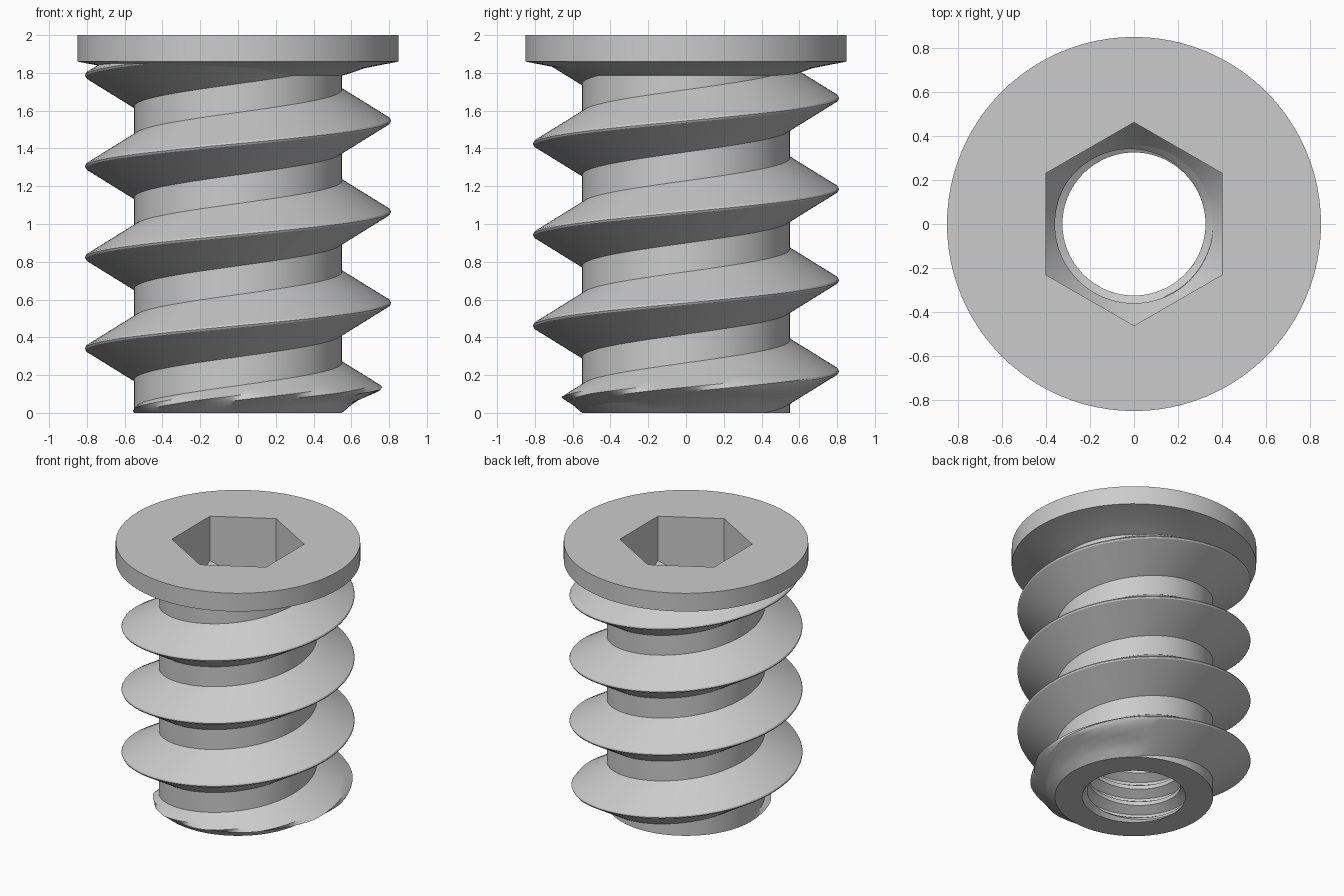
import bpy
import bmesh
from math import cos, sin, pi, radians, floor

cube = bpy.data.objects.get("Cube")
if cube:
    bpy.data.objects.remove(cube)

SIDES = 96

steel = bpy.data.materials.new("grey_metal")
steel.use_nodes = True
GREY = (0.6, 0.6, 0.6, 1)
steel.diffuse_color = GREY
steel.node_tree.nodes["Principled BSDF"].inputs["Base Color"].default_value = GREY


def interp(points, x):
    """Piecewise linear lookup in a short list of (x, y) points."""
    if x <= points[0][0]:
        return points[0][1]
    for (x0, y0), (x1, y1) in zip(points, points[1:]):
        if x <= x1:
            return y0 + (y1 - y0) * (x - x0) / (x1 - x0)
    return points[-1][1]


def surface(name, grid, flip=False):
    """Skin a list of columns of points, weld it and shade it smooth."""
    bm = bmesh.new()
    columns = [[bm.verts.new(p) for p in column] for column in grid]
    for a, b in zip(columns, columns[1:]):
        for j in range(len(a) - 1):
            quad = [a[j], b[j], b[j + 1], a[j + 1]]
            bm.faces.new(quad[::-1] if flip else quad)
    bmesh.ops.remove_doubles(bm, verts=bm.verts, dist=0.0001)
    bmesh.ops.dissolve_degenerate(bm, edges=bm.edges, dist=0.0001)
    loose = [v for v in bm.verts if not v.link_faces]
    bmesh.ops.delete(bm, geom=loose, context='VERTS')
    mesh = bpy.data.meshes.new(name)
    bm.to_mesh(mesh)
    bm.free()
    mesh.materials.append(steel)
    ob = bpy.data.objects.new(name, mesh)
    bpy.context.collection.objects.link(ob)
    bpy.ops.object.select_all(action='DESELECT')
    ob.select_set(True)
    bpy.context.view_layer.objects.active = ob
    bpy.ops.object.shade_smooth_by_angle(angle=radians(30))
    return ob


def thread(name, section, pitch, start, top, limit, steps, flip=False):
    """Helical strip; section maps distance from the crest to radius."""
    # Cross-section samples across one pitch, denser on the flanks
    half = []
    for (d0, _), (d1, _) in zip(section, section[1:]):
        half += [d0 + (d1 - d0) * k / steps for k in range(steps)]
    half.append(pitch / 2)
    offsets = [-d for d in half[:0:-1]] + half
    first = floor((-start / pitch - 1) * SIDES)
    last = floor(((top - start) / pitch + 1) * SIDES)
    grid = []
    for i in range(first, last + 1):
        angle = 2 * pi * (i % SIDES) / SIDES
        crest = start + pitch * i / SIDES
        column = []
        for d in offsets:
            z = min(max(crest + d, 0), top)
            phase = abs((z - crest + pitch / 2) % pitch - pitch / 2)
            r = limit(interp(section, phase), z)
            column.append((r * cos(angle), r * sin(angle), z))
        grid.append(column)
    return surface(name, grid, flip)


def revolve(name, rings):
    """Rings are functions of the angle giving (radius, height)."""
    grid = []
    for i in range(SIDES + 1):
        a = 2 * pi * (i % SIDES) / SIDES
        grid.append([(r * cos(a), r * sin(a), z) for r, z in (f(a) for f in rings)])
    return surface(name, grid)


def circle(r, z):
    return lambda a: (r, z)


def hexagon(a):
    """Radius of the socket wall, with flats on the x axis."""
    return 0.4 / cos((a + pi / 6) % (pi / 3) - pi / 6)


# Coarse outer thread, rounded off towards the lower end
lead_in = [(0, 0.55), (0.025, 0.58), (0.06, 0.62), (0.125, 0.77), (0.19, 0.82)]
thread("outer_thread",
       [(0, 0.81), (0.01, 0.805), (0.165, 0.55), (0.241, 0.55)],
       0.482, 0.10, 1.85,
       lambda r, z: min(r, interp(lead_in, z)), 6)

# Flanged head with hexagonal socket and conical socket floor
BORE, FLOOR = 0.36, 1.52
revolve("head", [
    circle(0.55, 1.785), circle(0.6, 1.8), circle(0.67, 1.825),
    circle(0.85, 1.86), circle(0.85, 2.0),
    lambda a: (hexagon(a), 2.0),
    lambda a: (hexagon(a), FLOOR + 1.4 * (hexagon(a) - BORE)),
    circle(BORE, FLOOR)])


# Fine inner thread, blended to a plain circle at both ends
def bore_limit(r, z):
    blend = min(1, z / 0.04, (FLOOR - z) / 0.04)
    return BORE + (r - BORE) * blend


thread("bore_thread",
       [(0, 0.325), (0.015, 0.325), (0.055, 0.39), (0.065, 0.39)],
       0.13, 0.05, FLOOR, bore_limit, 2, flip=True)

# Flat lower end
revolve("bottom_face", [circle(BORE, 0), circle(0.55, 0)])
